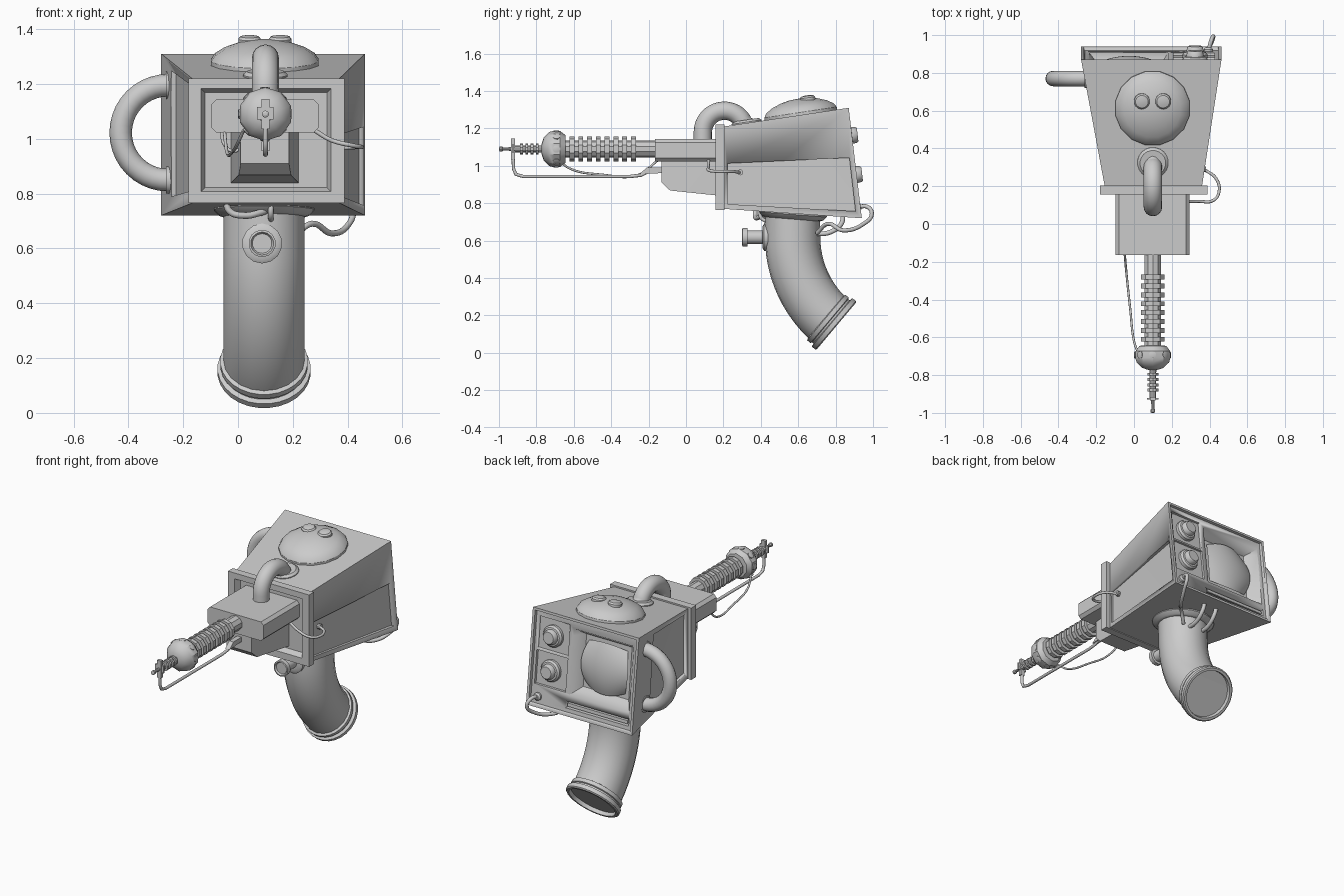
import bpy, bmesh, math
from mathutils import Vector

if "Cube" in bpy.data.objects:
    bpy.data.objects.remove(bpy.data.objects["Cube"])

CX = 0.098                                   # centre line of the device
TOP = Vector((0, -0.15, 0.99))               # normal of sloping roof
BACK = Vector((0, 0.993, 0.118))             # normal of leaning back face


def finish(name, bm, angle=35):
    bmesh.ops.recalc_face_normals(bm, faces=bm.faces)
    me = bpy.data.meshes.new(name)
    bm.to_mesh(me)
    bm.free()
    me.shade_smooth()
    me.set_sharp_from_angle(angle=math.radians(angle))
    ob = bpy.data.objects.new(name, me)
    bpy.context.collection.objects.link(ob)
    return ob


def hull(name, pts):
    bm = bmesh.new()
    for p in pts:
        bm.verts.new(p)
    bmesh.ops.convex_hull(bm, input=bm.verts)
    bmesh.ops.dissolve_limit(bm, angle_limit=0.01, verts=bm.verts, edges=bm.edges)
    return finish(name, bm, 20)


def lathe(name, profile, loc, axis, n=24, angle=35):
    """Revolve (radius, height) pairs about an axis."""
    q = Vector(axis).to_track_quat('Z', 'Y')
    bm = bmesh.new()
    rings = []
    for r, h in profile:
        rings.append([bm.verts.new(Vector(loc) + q @ Vector(
            (r * math.cos(2 * math.pi * (i + .5) / n), r * math.sin(2 * math.pi * (i + .5) / n), h)))
            for i in range(n)])
    for a, b in zip(rings, rings[1:]):
        for i in range(n):
            bm.faces.new((a[i], a[(i + 1) % n], b[(i + 1) % n], b[i]))
    bm.faces.new(rings[0])
    bm.faces.new(rings[-1])
    return finish(name, bm, angle)


def tube(name, pts, r, poly=False, res=4):
    cu = bpy.data.curves.new(name, 'CURVE')
    cu.dimensions = '3D'
    cu.bevel_depth, cu.bevel_resolution, cu.use_fill_caps = r, res, True
    cu.resolution_u = 8
    sp = cu.splines.new('POLY' if poly else 'BEZIER')
    items = sp.points if poly else sp.bezier_points
    items.add(len(pts) - 1)
    for it, p in zip(items, pts):
        if poly:
            it.co = (*p, 1)
        else:
            it.co = p
            it.handle_left_type = it.handle_right_type = 'AUTO'
    sp.use_smooth = True
    ob = bpy.data.objects.new(name, cu)
    bpy.context.collection.objects.link(ob)
    return ob


def cut(target, cutter):
    cutter.hide_render = True
    cutter.hide_viewport = True
    m = target.modifiers.new("cut", 'BOOLEAN')
    m.operation, m.object = 'DIFFERENCE', cutter


def P(u, t, v):
    """Point in the tapered casing: u left-right, t front-back, v bottom-top."""
    xl, xr = -.155 - .125 * t, .36 + .103 * t
    zb, zt = .77 - .05 * t, 1.21 + .10 * t
    return Vector((xl + (xr - xl) * u, .2 + (.74 - .07 * v) * t, zb + (zt - zb) * v))


def casing(name, u, t, v, inset=0):
    """Block in casing space; inset shrinks its front end."""
    return hull(name, [P(a + s * (inset if c == t[0] else 0), c, b + w * (inset if c == t[0] else 0))
                       for a, s in zip(u, (1, -1)) for c in t for b, w in zip(v, (1, -1))])


def block(name, x, y, z):
    return hull(name, [(a, b, c) for a in x for b in y for c in z])


# Casing with recessed back, screen well, knob panels and side panels
body = casing("casing", (0, 1), (0, 1), (0, 1))
cut(body, casing("back_cutter", (.022, .978), (.975, 1.1), (.025, .975)))
cut(body, casing("screen_cutter", (.045, .63), (.88, .99), (.2, .9), .07))
for i, v in enumerate(((.22, .57), (.59, .92))):
    cut(body, casing(f"knob_panel_cutter_{i}", (.66, .955), (.955, .99), v))
cut(body, casing("slot_cutter", (.05, .65), (.94, .99), (.065, .135)))
cut(body, casing("right_panel_cutter", (.975, 1.1), (.03, .96), (.06, .55)))
cut(body, casing("left_panel_cutter", (-.1, .025), (.05, .7), (.1, .94)))
casing("slot_bar", (.065, .635), (.93, .972), (.083, .117))

# Bulging display glass
bm = bmesh.new()
N = 14
grid = []
for i in range(N + 1):
    a = 2 * i / N - 1
    grid.append([])
    for j in range(N + 1):
        b = 2 * j / N - 1
        grid[-1].append(bm.verts.new(P(.338 + .225 * a * (1 - .16 * b * b),
                                       .885 + .095 * (1 - (a * a + b * b) / 2),
                                       .55 + .27 * b * (1 - .16 * a * a))))
for i in range(N):
    for j in range(N):
        bm.faces.new((grid[i][j], grid[i + 1][j], grid[i + 1][j + 1], grid[i][j + 1]))
finish("display_glass", bm, 60)

# Control knobs and cable socket on the back
for i, v in enumerate((.39, .75)):
    lathe(f"knob_{i}", [(.066, -.01), (.066, .014), (.056, .026), (.046, .028), (.043, .05), (.036, .058)],
          P(.815, .96, v), BACK, 20)
lathe("back_socket", [(.024, -.01), (.024, .012), (.014, .022)], P(.91, .975, .1), BACK, 12)

# Front frame with bevelled recess
frame = block("front_frame", (-.18, .388), (.157, .205), (.765, 1.22))
cut(frame, hull("frame_cutter", [p for y, d in ((.14, 0), (.195, .022)) for p in
                                [(x, y, z) for x in (-.142 + d, .346 - d) for z in (.80 + d, 1.19 - d)]]))

# Receiver block with chamfered edges, and tapered lower housing
c = .018
hull("receiver", [(x, y, z) for y in (-.165, .22) for sx, sz in
                  ((1, -1), (1, 1), (-1, 1), (-1, -1))
                  for x, z in ((CX + sx * (.196 - c), 1.083 + sz * .06), (CX + sx * .196, 1.083 + sz * (.06 - c)))])
hull("lower_housing", [(CX + s * w, y, z) for s in (-1, 1) for w, y, z in
                       ((.088, -.13, 1.03), (.088, -.13, .91), (.095, -.085, .868),
                        (.124, .2, .838), (.124, .2, 1.03))])

# Ribbed barrel, bulb and ribbed tip revolved in one profile
prof = [(.046, 0), (.046, .105)]
for k in range(8):
    h = .11 + k * .047
    prof += [(.046, h), (.066, h), (.066, h + .026), (.046, h + .026)]
prof += [(.046, .485), (.075, .487), (.096, .515), (.098, .55), (.09, .575), (.06, .603), (.035, .612), (.02, .615)]
for k in range(4):
    h = .63 + k * .028
    prof += [(.018, h), (.03, h), (.03, h + .015), (.018, h + .015)]
prof += [(.018, .77), (.01, .775), (.008, .82), (.013, .825), (.013, .838), (.006, .842)]
lathe("barrel", prof, (CX + .002, -.158, 1.09), (0, -1, 0), 10, 30)
for i in range(8):
    a = i * math.pi / 4
    lathe(f"bulb_vent_{i}", [(.02, -.01), (.02, .004), (.012, .006)],
          (CX + .092 * math.cos(a), -.693, 1.09 + .092 * math.sin(a)), (math.cos(a), 0, math.sin(a)), 8)
block("muzzle_bracket", (.086, .114), (-.935, -.915), (1.035, 1.145))
block("muzzle_cross_plate", (.07, .13), (-.93, -.92), (1.07, 1.115))

# Gas line and cable beneath the barrel
tube("under_barrel_line", [(.1, -.924, 1.05), (.1, -.922, .985), (.1, -.91, .955), (.1, -.87, .943),
                           (.1, -.3, .943), (.1, -.24, .95), (.1, -.2, .97), (.1, -.12, .97)], .009, True)
hull("line_clamp", [(x, y, z) for x in (.085, .115) for y, z in
                    ((-.25, .955), (-.21, .99), (-.12, .99), (-.12, .962), (-.2, .962))])
tube("bulb_cable", [(.02, -.68, 1.03), (.0, -.62, .985), (-.02, -.45, .953), (-.04, -.26, .95),
                    (-.05, -.15, 1.03)], .006)
tube("front_loop_cable", [(-.06, -.02, 1.03), (-.05, -.03, .98), (-.01, -.05, .955), (.03, -.04, 1.0)], .006)

# Side cable from housing to casing
tube("side_cable", [(.28, .12, 1.03), (.34, .12, .995), (.42, .125, .975), (.45, .17, .97),
                    (.435, .24, .97), (.37, .29, .965)], .008)
lathe("side_cable_socket", [(.016, 0), (.016, .02)], (.36, .29, .965), (1, 0, 0), 10)

# Arched pipe over the front edge
arch = [(CX + .002, .205 + .115 * math.cos(a), 1.18 + .115 * math.sin(a))
        for a in [math.pi * (1 - k / 16 * .88) for k in range(17)]]
tube("arched_pipe", [(CX + .002, .09, 1.12)] + arch + [(CX + .002, .355, 1.20)], .049, True, 6)
lathe("pipe_flange", [(.082, -.02), (.082, .006), (.068, .018), (.05, .018)], (CX + .002, .325, 1.228), TOP, 20)

# Roof dome with two buttons
lathe("roof_dome", [(.2, -.03), (.2, .018), (.185, .04), (.15, .062), (.1, .08), (.05, .09), (.01, .092)],
      (CX, .615, 1.268), TOP, 16, 28)
for i, s in enumerate((-1, 1)):
    lathe(f"dome_button_{i}", [(.042, -.03), (.042, .008), (.034, .017), (.015, .021)],
          (CX + s * .056, .65, 1.356), TOP, 14)

# Carrying handle on the left
tube("side_handle", [(-.2, .77, 1.195)] +
     [(-.255 - .173 * math.sin(a), .77, 1.022 + .173 * math.cos(a))
      for a in [math.pi * k / 20 for k in range(21)]] + [(-.2, .77, .849)], .041, True, 6)
for i, z in enumerate((1.195, .849)):
    lathe(f"handle_socket_{i}", [(.05, -.02), (.05, .012)], (-.25, .77, z), (-1, 0, -.0), 20)

# Curved grip, collar and hollow foot ring
R = .6
grip = [(.095, .57 + R * (1 - math.cos(a)), .62 - R * math.sin(a))
        for a in [math.radians(50) * k / 12 for k in range(13)]]
tube("grip", [(.095, .565, .79)] + grip, .148, True, 8)
lathe("grip_collar", [(.15, -.025), (.165, -.02), (.185, .0), (.185, .03)], (.095, .57, .74), (0, .08, 1), 24)
lathe("grip_foot", [(.146, -.05), (.16, -.045), (.16, -.022), (.152, -.018), (.152, -.008), (.17, -.004),
                    (.17, .02), (.163, .026), (.148, .026), (.145, .003), (.02, .003)],
      grip[-1], (0, .766, -.643), 28)

# Trigger button
lathe("trigger", [(.073, -.04), (.073, .012), (.06, .02), (.036, .02), (.036, .1), (.05, .102),
                  (.05, .128), (.042, .13), (.036, .12), (.01, .12)], (.088, .43, .618), (0, -1, 0), 14)

# Cables around the grip
tube("back_cable", [P(.91, .97, .1), (.41, .975, .778), (.42, .993, .74), (.405, .95, .69),
                    (.34, .84, .655), (.27, .76, .69), (.2, .70, .64)], .011)
for i, x in enumerate((.06, .15)):
    tube(f"grip_loop_{i}", [(x, .84, .75), (x + .01, .83, .69), (x + .005, .77, .645), (x, .69, .635)], .013)
tube("front_grip_cable", [(-.045, .37, .77), (-.03, .37, .735), (.02, .375, .72), (.08, .4, .73), (.12, .44, .745)], .012)
tube("front_grip_stub", [(.12, .40, .77), (.12, .40, .725), (.12, .44, .70)], .01)
